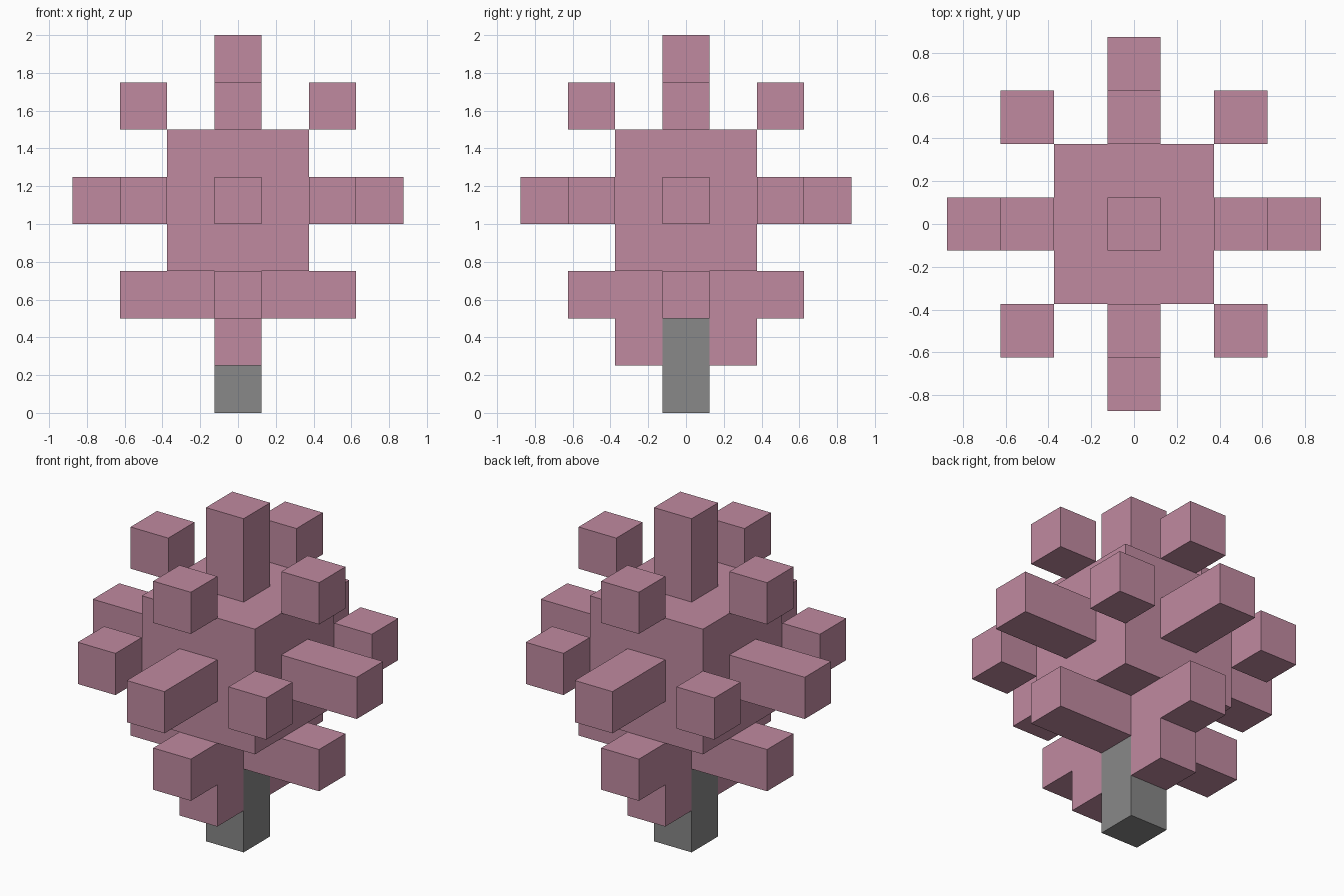
import bpy
import bmesh
from mathutils import Matrix, Vector

default = bpy.data.objects.get("Cube")
if default:
    bpy.data.objects.remove(default, do_unlink=True)

U = 0.25  # one block


def material(name, rgb):
    m = bpy.data.materials.new(name)
    m.use_nodes = True
    m.diffuse_color = (*rgb, 1)
    m.node_tree.nodes["Principled BSDF"].inputs["Base Color"].default_value = (*rgb, 1)
    return m


PINK = material("dusty pink", (0.527, 0.254, 0.352))
GREY = material("mid grey", (0.246, 0.246, 0.246))


def block(name, centre, size=(1, 1, 1), mat=PINK):
    """Box given by its centre and size, both in block units."""
    bm = bmesh.new()
    bmesh.ops.create_cube(bm, size=U)
    bmesh.ops.scale(bm, vec=size, verts=bm.verts)
    mesh = bpy.data.meshes.new(name)
    bm.to_mesh(mesh)
    bm.free()
    mesh.materials.append(mat)
    obj = bpy.data.objects.new(name, mesh)
    obj.location = Vector(centre) * U
    bpy.context.collection.objects.link(obj)
    return obj


# Trunk, crown core and top spike
block("trunk", (0, 0, 1), (1, 1, 2), GREY)
block("crown_core", (0, 0, 4.5), (3, 3, 3))
block("top_spike", (0, 0, 7), (1, 1, 2))

# Lower cross: one bar through the middle, two stubs on its sides
block("lower_bar", (0, 0, 2.5), (5, 1, 1))

# Parts repeated around the crown
for i, side in enumerate(("left", "back", "right", "front")):
    turn = Matrix.Rotation(i * 1.5707963, 3, "Z")
    along_x = i % 2 == 0
    length = (2, 1, 1) if along_x else (1, 2, 1)
    block(f"side_spike_{side}", turn @ Vector((2.5, 0, 4.5)), length)
    block(f"upper_cube_{side}", turn @ Vector((2, 0, 6.5)))
    block(f"corner_cube_{side}", turn @ Vector((2, 2, 4.5)))
    if not along_x:
        block(f"lower_arm_{side}", turn @ Vector((1.5, 0, 2.5)), length)
        block(f"lower_hanging_cube_{side}", turn @ Vector((1, 0, 1.5)))
